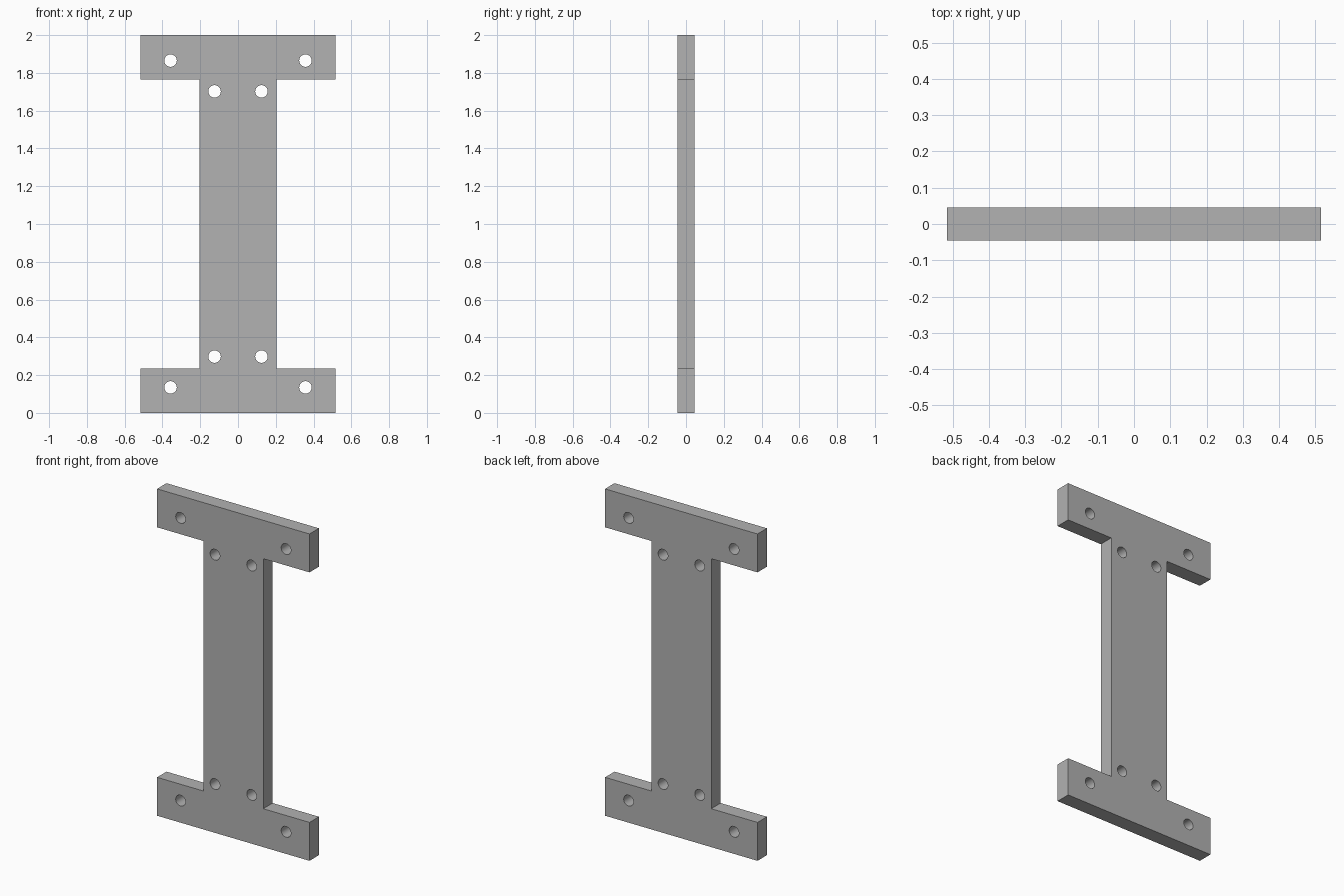
import bpy, bmesh, math
from mathutils import Matrix

cube = bpy.data.objects.get("Cube")
if cube:
    bpy.data.objects.remove(cube, do_unlink=True)

HEIGHT = 2.0
THICK = 0.091
FLANGE_X, FLANGE_Z = 0.516, 0.235   # flange half width and height
WEB_X = 0.203                       # web half width
HOLE_R = 0.033
HOLES = [(0.357, 0.135), (0.124, 0.298)]  # one corner, mirrored to all four


def new_object(name, bm):
    mesh = bpy.data.meshes.new(name)
    bmesh.ops.recalc_face_normals(bm, faces=bm.faces)
    bm.to_mesh(mesh)
    bm.free()
    obj = bpy.data.objects.new(name, mesh)
    bpy.context.collection.objects.link(obj)
    return obj


# Grey material
grey = bpy.data.materials.new("plain grey")
grey.use_nodes = True
colour = (0.445, 0.445, 0.445, 1)
grey.diffuse_color = colour
grey.node_tree.nodes["Principled BSDF"].inputs["Base Color"].default_value = colour

# I-shaped plate: right half profile, mirrored and extruded through the thickness
half = [(FLANGE_X, 0), (FLANGE_X, FLANGE_Z), (WEB_X, FLANGE_Z)]
right = half + [(x, HEIGHT - z) for x, z in reversed(half)]
outline = right + [(-x, z) for x, z in reversed(right)]
bm = bmesh.new()
face = bm.faces.new([bm.verts.new((x, -THICK / 2, z)) for x, z in outline])
walls = bmesh.ops.extrude_face_region(bm, geom=[face])
bmesh.ops.translate(bm, vec=(0, THICK, 0),
                    verts=[v for v in walls["geom"] if isinstance(v, bmesh.types.BMVert)])
plate = new_object("bracket_plate", bm)
plate.data.materials.append(grey)

# Eight drill cylinders
bm = bmesh.new()
turn = Matrix.Rotation(math.pi / 2, 4, "X")
for x, z in HOLES:
    for px in (-x, x):
        for pz in (z, HEIGHT - z):
            bmesh.ops.create_cone(bm, cap_ends=True, segments=32, radius1=HOLE_R,
                                  radius2=HOLE_R, depth=THICK * 2,
                                  matrix=Matrix.Translation((px, 0, pz)) @ turn)
drill = new_object("hole_cutter", bm)
drill.data.materials.append(grey)
drill.hide_render = True

# Cut the screw holes, then discard the cutter
cut = plate.modifiers.new("screw_holes", "BOOLEAN")
cut.operation = "DIFFERENCE"
cut.solver = "EXACT"
cut.object = drill
bpy.ops.object.select_all(action="DESELECT")
bpy.context.view_layer.objects.active = plate
plate.select_set(True)
bpy.ops.object.modifier_apply(modifier=cut.name)
bpy.data.objects.remove(drill, do_unlink=True)

# Smooth hole walls, sharp plate edges
bpy.ops.object.shade_smooth_by_angle(angle=math.radians(30))
